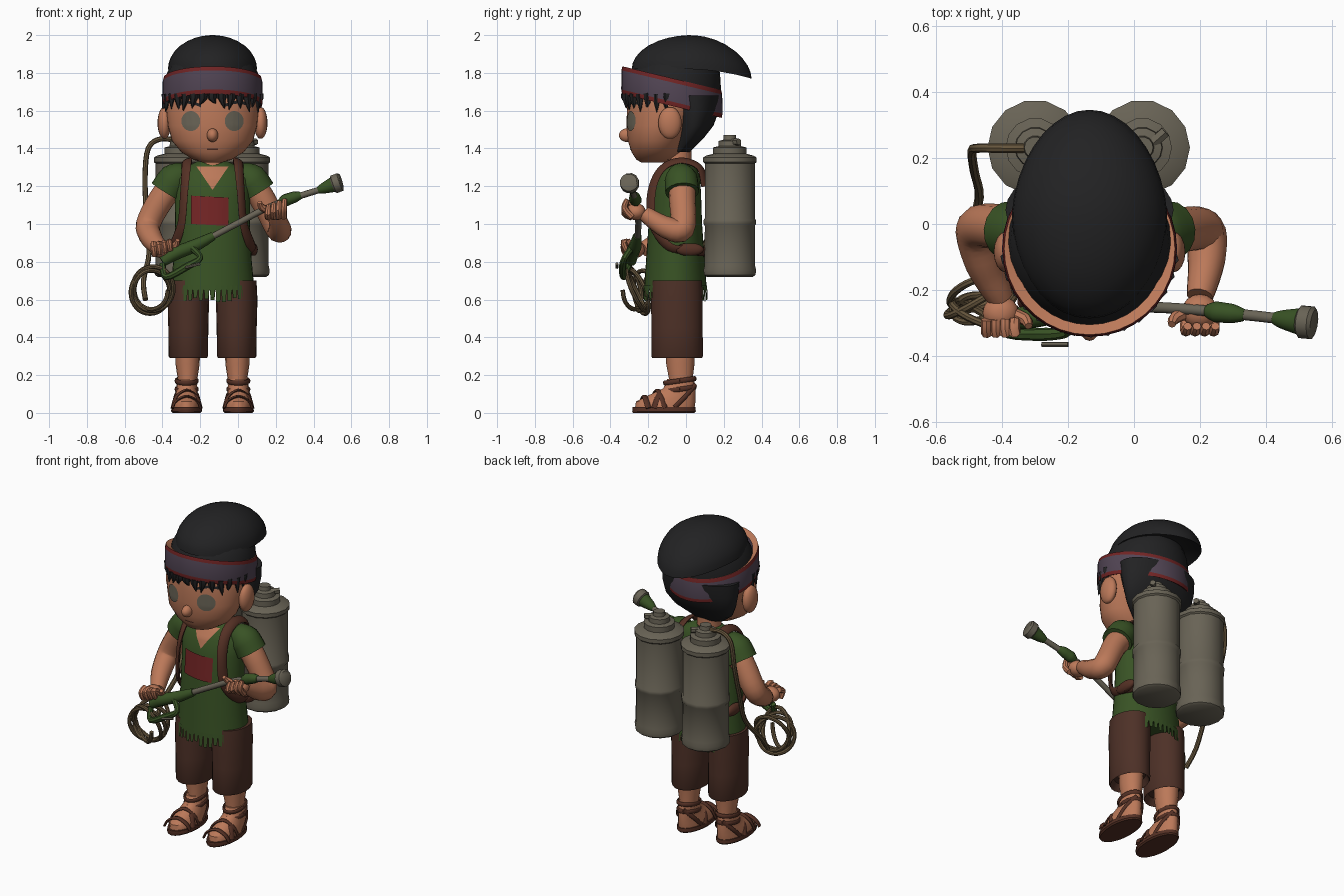
import bpy, bmesh, math, random
from mathutils import Vector as V
from mathutils.bvhtree import BVHTree

if "Cube" in bpy.data.objects:
    bpy.data.objects.remove(bpy.data.objects["Cube"])
random.seed(4)
CX = -0.135  # body centre line

def material(name, r, g, b):
    m = bpy.data.materials.new(name)
    m.diffuse_color = (r, g, b, 1)
    m.use_nodes = True
    m.node_tree.nodes["Principled BSDF"].inputs["Base Color"].default_value = m.diffuse_color
    return m

SKIN = material("skin", .50, .19, .10)
BLACK = material("hair black", .016, .016, .017)
PURPLE = material("band purple", .085, .06, .09)
RED = material("patch red", .17, .018, .018)
GREEN = material("cloth green", .04, .085, .018)
BROWN = material("shorts brown", .075, .03, .02)
LEATHER = material("leather brown", .09, .03, .018)
METAL = material("metal grey", .14, .125, .092)
HOSE = material("hose tan", .13, .09, .045)

def build(name, verts, faces, mats, idx=None):
    me = bpy.data.meshes.new(name)
    me.from_pydata([tuple(v) for v in verts], [], faces)
    for m in (mats if isinstance(mats, list) else [mats]):
        me.materials.append(m)
    if idx:
        for p, i in zip(me.polygons, idx):
            p.material_index = i
    bm = bmesh.new()
    bm.from_mesh(me)
    bmesh.ops.remove_doubles(bm, verts=bm.verts, dist=1e-5)
    bmesh.ops.recalc_face_normals(bm, faces=bm.faces)
    bm.to_mesh(me)
    bm.free()
    ob = bpy.data.objects.new(name, me)
    bpy.context.collection.objects.link(ob)
    return ob

def loft(name, rings, mats, caps=True, ring_mats=None):
    n = len(rings[0])
    verts = [p for r in rings for p in r]
    faces, idx = [], []
    for k in range(len(rings) - 1):
        for i in range(n):
            j = (i + 1) % n
            faces.append((k*n+i, k*n+j, k*n+n+j, k*n+n+i))
            idx.append(ring_mats[k] if ring_mats else 0)
    if caps:
        faces += [tuple(range(n))[::-1], tuple(range(len(verts)-n, len(verts)))]
        idx += [0, 0]
    return build(name, verts, faces, mats, idx)

def oval(cx, z, yf, yb, w, n=28):
    return [V((cx + w*math.cos(a), (yf+yb)/2 + (yb-yf)/2*math.sin(a), z))
            for a in (2*math.pi*i/n for i in range(n))]

def body(name, cx, rows, mat, n=28):
    return loft(name, [oval(cx, *r, n) for r in rows], mat)

def tube(name, pts, radii, mat, n=10, steps=4, centre=None, flat=1.0):
    """Smooth path with changing radius; flat straps face away from centre."""
    P = [V(p) for p in pts]
    R = radii if isinstance(radii, (list, tuple)) else [radii]*len(P)
    path = []
    for i in range(len(P)-1):
        a, b, c, d = P[max(i-1, 0)], P[i], P[i+1], P[min(i+2, len(P)-1)]
        for s in range(steps):
            t = s/steps
            q = .5*(2*b + (c-a)*t + (2*a-5*b+4*c-d)*t*t + (3*b-a-3*c+d)*t**3)
            path.append((q, R[i]+(R[i+1]-R[i])*t))
    path.append((P[-1], R[-1]))
    rings, u = [], None
    for i, (q, r) in enumerate(path):
        t = (path[min(i+1, len(path)-1)][0] - path[max(i-1, 0)][0]).normalized()
        if centre is not None:
            u = t.cross(q - V(centre)).normalized()
        else:
            u = (t.orthogonal() if u is None else u - t*u.dot(t)).normalized()
        w = t.cross(u)
        rings.append([q + u*r*math.cos(2*math.pi*k/n) + w*r*flat*math.sin(2*math.pi*k/n) for k in range(n)])
    return loft(name, rings, mat)

def ball(name, c, r, mat, n=14):
    rings = []
    for k in range(1, n):
        a = math.pi*k/n
        s = math.sin(a)
        rings.append(oval(c[0], c[2]-r[2]*math.cos(a), c[1]-r[1]*s, c[1]+r[1]*s, r[0]*s, 16))
    return loft(name, rings, mat)

def plate(name, target, mat, fn, nu=6, nv=24, lift=.005):
    """Thin surface laid on the front of another part."""
    me = target.data
    tree = BVHTree.FromPolygons([v.co for v in me.vertices], [tuple(p.vertices) for p in me.polygons])
    verts = []
    for i in range(nu+1):
        for j in range(nv+1):
            x, z = fn(i/nu, j/nv)
            hit = tree.ray_cast(V((x, -2, z)), V((0, 1, 0)))[0]
            verts.append((x, (hit.y if hit else -.2) - lift, z))
    m = nv+1
    faces = [(i*m+j, i*m+j+1, i*m+m+j+1, i*m+m+j) for i in range(nu) for j in range(nv)]
    return build(name, verts, faces, mat)

# Head and face
head = body("head", CX, [(1.325, -.235, -.12, .05), (1.34, -.262, -.07, .10), (1.38, -.288, -.02, .165),
    (1.44, -.308, .0, .215), (1.52, -.315, .05, .236), (1.6, -.313, .1, .245), (1.7, -.305, .12, .242),
    (1.8, -.27, .1, .2)], SKIN, 40)
ball("nose", (CX, -.312, 1.47), (.03, .043, .036), SKIN)
for s in (-1, 1):
    plate("eye", head, METAL, lambda u, v: (CX+s*.115+.05*u*math.cos(v*math.tau), 1.545+.053*u*math.sin(v*math.tau)))
    plate("eyebrow", head, BLACK, lambda u, v: (CX+s*(.06+.12*v), 1.625+.02*math.sin(v*2.6)+.016*(u-.5)), 2, 8)
    ball("ear", (CX+s*.255, -.085, 1.535), (.036, .062, .085), SKIN)
plate("mouth", head, LEATHER, lambda u, v: (CX+.06*(v-.5), 1.393+.008*u), 1, 6, .003)
body("neck", CX, [(1.2, -.12, .03, .08), (1.3, -.115, .03, .07), (1.42, -.11, .03, .075)], SKIN, 16)

# Hair: back, crown, fringe tufts and the swept top
body("back_hair", CX, [(1.38, -.07, .02, .11), (1.45, -.05, .09, .2), (1.52, -.055, .145, .237),
    (1.6, -.08, .175, .251), (1.68, -.1, .185, .255)], BLACK)
body("crown_hair", CX, [(1.665, -.318, .183, .252), (1.72, -.31, .185, .254), (1.8, -.285, .18, .24),
    (1.88, -.24, .16, .2), (1.93, -.15, .1, .12)], BLACK)
for i in range(15):
    a = math.radians(188 + 164*i/14)
    x, y = CX+.25*math.cos(a), -.07+.252*math.sin(a)
    drop = .035 + .04*abs(math.cos(a)) + random.uniform(-.015, .015)
    tube("hair_tuft", [(x, y, 1.69), (x, y, 1.665), (x+random.uniform(-.02, .02), y, 1.665-drop)],
         [.024, .022, .002], BLACK, 6, 2)

def top_ring(k, z, lift=0):
    pts = oval(CX, z+lift, .03-.317*k, .03+.317*k, .236*k, 36)
    for p in pts:
        p.x = CX + (p.x-CX)*(1 - .25*max(p.y-.03, 0))
        p.z -= .42*max(p.y, 0)**2
    return pts
rows = [(.5, 1.82, .05), (.85, 1.82, .02)]
rows += [(math.cos(a), 1.82+.18*math.sin(a), 0) for a in (math.radians(d) for d in (0, 10, 20, 32, 44, 56, 67, 77, 86))]
loft("swept_hair_top", [top_ring(*r) for r in rows], BLACK)

# Tilted headband with red edges and skin showing inside it
def band_ring(dz, k):
    pts = oval(CX, 1.70+dz, -.075-.268*k, -.075+.268*k, .266*k, 36)
    for p in pts:
        p.z -= .24*(p.y+.075)
    return pts
loft("headband", [band_ring(-.07, .94), band_ring(-.075, .985), band_ring(-.052, 1), band_ring(.05, .995),
     band_ring(.072, .975), band_ring(.06, .86)], [PURPLE, RED, SKIN], False, [1, 1, 0, 1, 2])

# Tunic with neck opening, patch and frayed hem
tunic = body("tunic", CX, [(.65, -.222, .11, .222), (.8, -.212, .10, .208), (1.0, -.198, .085, .198),
    (1.15, -.183, .08, .2), (1.24, -.16, .075, .2), (1.29, -.13, .06, .165), (1.33, -.1, .03, .085)], GREEN, 36)
plate("neck_opening", tunic, SKIN, lambda u, v: (CX+(2*u-1)*.085*v, 1.18+.125*v), 6, 10)
plate("chest_patch", tunic, RED, lambda u, v: (-.25+.2*u, 1.0+.15*v-.01*u), 8, 8, .008)
verts, faces = [], []
for i in range(46):
    a0, a1 = math.tau*i/46, math.tau*(i+.8)/46
    low = random.uniform(.585, .615)
    for a, z, k in ((a0, .675, 1), (a1+.03, .675, 1), (a1, low, 1.02), (a0+.02, low, 1.02)):
        verts.append((CX+.224*k*math.cos(a), -.056+.168*k*math.sin(a), z))
    faces.append(tuple(range(4*i, 4*i+4)))
build("frayed_hem", verts, faces, GREEN)

# Legs, shorts and sandals
for s in (-1, 1):
    x, fx = CX+s*.128, CX+s*.137
    body("shorts_leg", x, [(.33, -.15, .06, .08), (.29, -.178, .085, .098), (.3, -.183, .09, .104),
        (.45, -.183, .088, .106), (.6, -.185, .088, .11), (.7, -.18, .085, .105)], BROWN, 20)
    body("leg", CX+s*.132, [(.1, -.095, .04, .05), (.18, -.09, .035, .052), (.26, -.105, .045, .064), (.4, -.11, .05, .068)], SKIN, 16)
    body("foot", fx, [(.025, -.27, .045, .072), (.06, -.265, .05, .07), (.09, -.205, .05, .06),
        (.13, -.12, .05, .054), (.18, -.1, .042, .05)], SKIN, 20)
    body("sandal_sole", fx, [(0, -.28, .045, .074), (.008, -.285, .052, .082), (.03, -.282, .05, .08)], LEATHER, 20)
    for y0, y1, h in ((-.24, -.2, .088), (-.19, -.11, .12), (-.09, -.17, .115)):
        tube("sandal_strap", [(fx-.075, y0, .025), (fx-.055, y0+(y1-y0)*.25, h*.72), (fx, (y0+y1)/2, h),
             (fx+.055, y1-(y1-y0)*.25, h*.72), (fx+.075, y1, .025)], .016, LEATHER, 8, 4, (fx, (y0+y1)/2, .02), .45)
    for z in (.125, .17):
        tube("ankle_strap", [(fx+.057*math.cos(a), -.033+.082*math.sin(a), z+.012*math.sin(a))
             for a in (math.tau*i/12 for i in range(13))], .013, LEATHER, 8, 2, (fx, -.03, z), .5)
    for e in (-1, 1):
        tube("heel_strap", [(fx+e*.07, -.06, .03), (fx+e*.06, .0, .09), (fx+e*.02, .05, .15)], .012, LEATHER, 8, 4, (fx, -.03, .08), .5)

# Arms, sleeves and hands
arms = [(-1, [(-.32, -.02, 1.23), (-.40, -.01, 1.14), (-.475, -.015, 1.0), (-.455, -.12, .92), (-.405, -.225, .865)]),
        (1, [(.05, -.02, 1.23), (.125, -.02, 1.14), (.21, -.02, .975), (.22, -.11, .985), (.2, -.22, 1.055)])]
for s, p in arms:
    tube("arm", p, [.075, .07, .066, .058, .04], SKIN, 14, 5)
    tube("sleeve", [(CX+s*.14, -.03, 1.265), (CX+s*.2, -.025, 1.235), (CX+s*.245, -.02, 1.17)], [.06, .088, .09], GREEN, 16)
    hx, hy, hz = V(p[-1]) + V((0, -.045, .0 if s < 0 else .01))
    ball("palm", (hx, hy, hz), (.055, .052, .045), SKIN)
    for k in range(4):
        fxk = hx - .042 + .028*k
        d = -1 if s < 0 else 1
        tube("finger", [(fxk, hy-.02, hz-d*.03), (fxk, hy-.06, hz-d*.01+.01*k), (fxk+.005, hy-.045, hz+d*.035+.01*k)], [.017, .018, .013], SKIN, 8, 3)
    tube("thumb", [(hx-s*.03, hy, hz), (hx-s*.075, hy-.02, hz+.025), (hx-s*.085, hy-.04, hz+.05)], [.02, .019, .012], SKIN, 8, 3)

# Pack straps
for s in (-1, 1):
    q = lambda x, y, z: (CX+s*x, y, z)
    tube("shoulder_strap", [q(.13, .1, 1.2), q(.135, .07, 1.3), q(.135, -.03, 1.335), q(.14, -.13, 1.29), q(.15, -.182, 1.17),
         q(.165, -.175, 1.0), q(.205, -.09, .88), q(.205, .02, .86), q(.16, .12, .85)], .03, LEATHER, 8, 5, (CX, -.05, 1.05), .4)
    ball("strap_pouch", q(.215, .02, .865), (.025, .075, .035), LEATHER, 8)

# Twin tanks
for x in (-.3, .025):
    prof = [(.72, .125), (.73, .139), (.755, .143), (.78, .137), (.99, .136), (1.0, .142), (1.02, .142), (1.03, .136),
            (1.32, .136), (1.328, .145), (1.352, .145), (1.362, .128), (1.372, .09), (1.405, .09), (1.412, .062), (1.44, .06), (1.446, .036), (1.47, .033)]
    body("tank", x, [(z, .232-r, .232+r, r) for z, r in prof], METAL, 14)
    tube("cap_lever", [(x-.02, .2, 1.43), (x+.07, .28, 1.435)], .018, METAL, 6, 1)
for z in (.85, 1.2):
    tube("tank_bracket", [(-.25, .15, z), (-.02, .15, z)], .035, METAL, 8, 1)

# Hose and hanging coil
tube("hose", [(-.31, .23, 1.44), (-.41, .23, 1.45), (-.475, .23, 1.4), (-.492, .22, 1.25), (-.485, .16, 1.05),
     (-.47, .08, .85), (-.5, -.04, .7), (-.49, -.12, .6)], .014, HOSE, 8)
coil = []
for i in range(49):
    a = math.tau*4*i/48
    r = .1 + .012*math.sin(i*.37)
    coil.append((-.458+r*math.cos(a)+.01*math.sin(i*.2), -.2-.09*i/48+.045*math.sin(a+i*.1), .65+1.12*r*math.sin(a)))
tube("hose_coil", coil, .012, HOSE, 8, 3)

# Spray lance
tube("lance_rod", [(-.38, -.285, .815), (-.2, -.262, .9), (0, -.252, 1.005), (.2, -.262, 1.105), (.51, -.295, 1.205)], .017, METAL)
tube("lance_grip", [(-.4, -.29, .8), (-.33, -.285, .845), (-.23, -.268, .885), (-.13, -.258, .937)], [.026, .036, .034, .022], GREEN)
tube("trigger_guard", [(-.24, -.29, .87), (-.2, -.325, .82), (-.27, -.335, .775), (-.38, -.33, .72), (-.4, -.3, .79)], [.018, .016, .02, .018, .016], GREEN, 8)
tube("trigger", [(-.28, -.366, .77), (-.2, -.366, .79)], .008, METAL, 6, 1)
tube("lance_collar", [(.22, -.264, 1.11), (.25, -.267, 1.125), (.3, -.272, 1.143), (.335, -.277, 1.152)], [.018, .033, .03, .018], GREEN)
tube("nozzle_cone", [(.425, -.286, 1.178), (.455, -.29, 1.19), (.505, -.296, 1.209)], [.018, .03, .043], GREEN, 12)
tube("nozzle_head", [(.5, -.296, 1.207), (.508, -.297, 1.21), (.54, -.3, 1.222), (.547, -.301, 1.224)], [.04, .051, .051, .042], METAL, 12, 1)

bpy.ops.object.select_all(action='SELECT')
bpy.context.view_layer.objects.active = head
bpy.ops.object.shade_smooth_by_angle(angle=math.radians(40))
